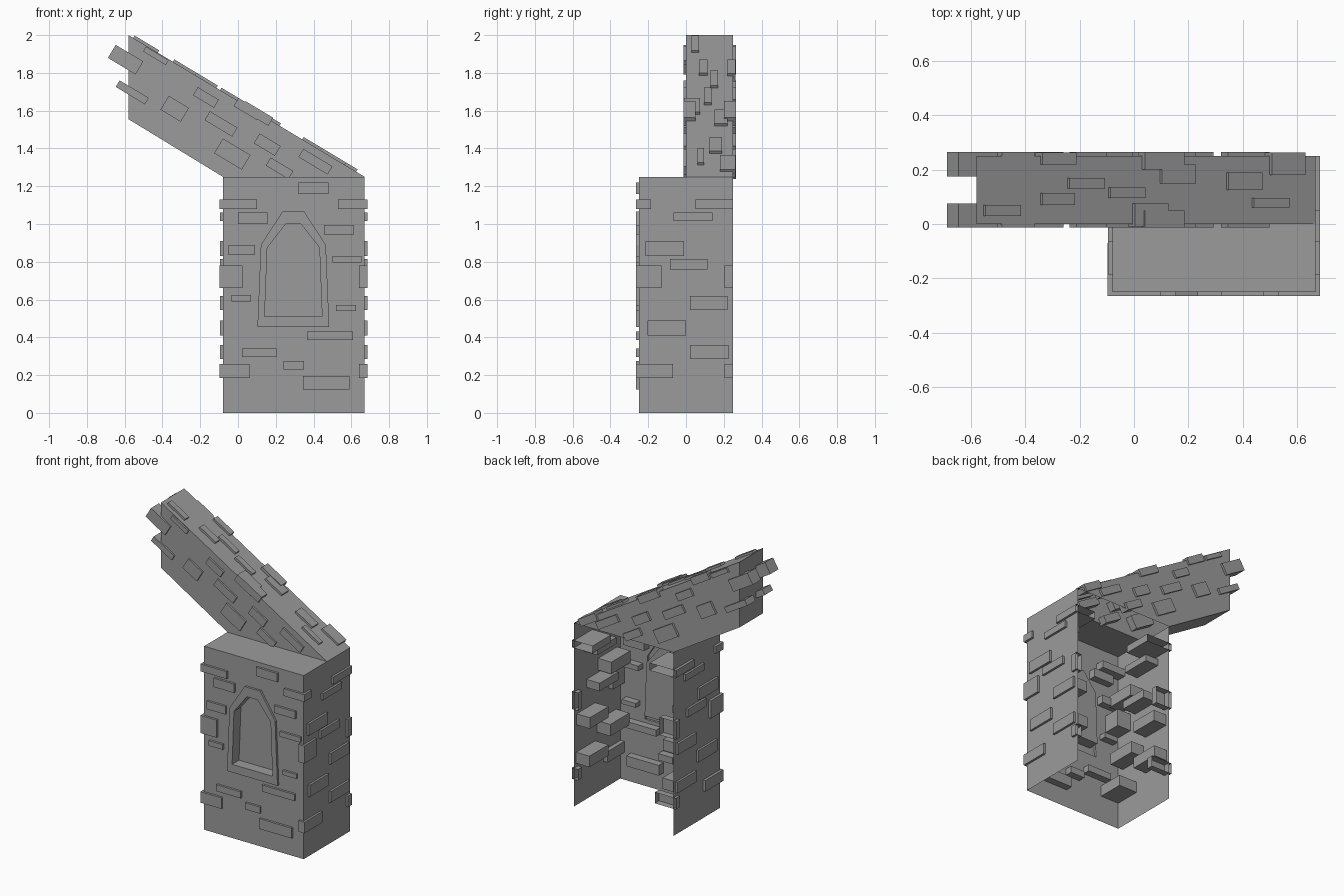
import bpy, bmesh, math
from mathutils import Vector, Matrix

if "Cube" in bpy.data.objects:
    bpy.data.objects.remove(bpy.data.objects["Cube"])

stone = bpy.data.materials.new("grey stone")
stone.use_nodes = True
GREY = (0.33, 0.33, 0.33, 1)
stone.diffuse_color = GREY
stone.node_tree.nodes["Principled BSDF"].inputs["Base Color"].default_value = GREY

X0, X1, Y0, Y1, TOP = -0.08, 0.67, -0.25, 0.25, 1.25
OUT = 0.015                      # how far bricks stand proud
SLOPE = math.atan(0.6)


def finish(name, bm):
    mesh = bpy.data.meshes.new(name)
    bm.to_mesh(mesh)
    bm.free()
    mesh.materials.append(stone)
    ob = bpy.data.objects.new(name, mesh)
    bpy.context.collection.objects.link(ob)
    return ob


def face(bm, pts, centre):
    """Add a face whose normal points away from the centre."""
    f = bm.faces.new([bm.verts.new(p) for p in pts])
    f.normal_update()
    if f.normal.dot(f.calc_center_median() - Vector(centre)) < 0:
        f.normal_flip()


def brick(bm, x, y, z, tilt=0, open_back=False):
    """Box from three (low, high) ranges, tilted about its own centre."""
    mid = Vector([(a + b) / 2 for a, b in (x, y, z)])
    size = [b - a for a, b in (x, y, z)]
    m = Matrix.Translation(mid) @ Matrix.Rotation(tilt, 4, 'Y') @ Matrix.Diagonal((*size, 1))
    verts = bmesh.ops.create_cube(bm, size=1, matrix=m)["verts"]
    if open_back:
        faces = {f for v in verts for f in v.link_faces}
        back = max(faces, key=lambda f: f.calc_center_median().y)
        bmesh.ops.delete(bm, geom=[back], context='FACES_ONLY')


# Window outlines, half width and height, mirrored about the window's axis
WX = 0.293


def outline(half, y):
    right = [(WX + w, y, z) for w, z in half]
    left = [(WX - w, y, z) for w, z in reversed(half)]
    return right + left


outer = [(0.19, 0.455), (0.172, 0.89), (0.058, 1.065)]
inner = [(0.152, 0.51), (0.138, 0.875), (0.04, 1.0)]

# Tower: side walls and ledge, open at the back and underneath
bm = bmesh.new()
mid = (0.3, 0, 0.6)
for x in (X0, X1):
    face(bm, [(x, Y0, 0), (x, Y1, 0), (x, Y1, TOP), (x, Y0, TOP)], mid)
face(bm, [(X0, Y0, TOP), (X1, Y0, TOP), (X1, 0, TOP), (X0, 0, TOP)], mid)
finish("tower_walls", bm)

# Front wall with the window opening
bm = bmesh.new()
edges = []
for loop in ([(X0, Y0, 0), (X1, Y0, 0), (X1, Y0, TOP), (X0, Y0, TOP)], outline(outer, Y0)):
    vs = [bm.verts.new(p) for p in loop]
    edges += [bm.edges.new((vs[i - 1], vs[i])) for i in range(len(vs))]
bmesh.ops.triangle_fill(bm, edges=edges, use_dissolve=False)
for f in bm.faces:
    f.normal_update()
    if f.normal.y > 0:
        f.normal_flip()
finish("front_wall", bm)

# Raised window frame with a recessed panel
bm = bmesh.new()
loops = [outline(outer, Y0), outline(outer, Y0 - OUT),
         outline(inner, Y0 - OUT), outline(inner, Y0 + 0.06)]
rings = [[bm.verts.new(p) for p in loop] for loop in loops]
for a, b in zip(rings, rings[1:]):
    for i in range(len(a)):
        bm.faces.new((a[i - 1], a[i], b[i], b[i - 1]))
bm.faces.new(rings[-1])
finish("window_niche", bm)

# Sloping parapet, open where it meets the tower
bm = bmesh.new()
side = [(X1, TOP), (-0.58, 2.0), (-0.58, 1.555), (X0, TOP)]
mid = (-0.1, 0.125, 1.5)
for y in (0, Y1):
    face(bm, [(x, y, z) for x, z in side], mid)
for (xa, za), (xb, zb) in zip(side, side[1:]):
    face(bm, [(xa, 0, za), (xb, 0, zb), (xb, Y1, zb), (xa, Y1, za)], mid)
finish("sloping_parapet", bm)

# Front wall bricks: x range, z range
bm = bmesh.new()
for a, b, c, d in [
        (.32, .48, 1.16, 1.22), (0, .155, 1, 1.06), (.455, .615, .945, .995),
        (-.05, .09, .835, .89), (.5, .655, .795, .83), (-.035, .07, .59, .625),
        (.52, .625, .54, .57), (.365, .61, .385, .43), (.02, .205, .295, .34),
        (.24, .35, .23, .275), (.345, .59, .125, .195)]:
    brick(bm, (a, b), (Y0 - OUT, Y0 + .05), (c, d))
finish("front_bricks", bm)

# Side wall bricks on both sides: y range, z range
bm = bmesh.new()
for a, b, c, d in [
        (-.065, .14, 1.015, 1.06), (-.215, -.01, .83, .91), (-.085, .115, .76, .815),
        (.02, .22, .545, .62), (-.205, 0, .41, .49), (.02, .225, .285, .36)]:
    brick(bm, (X1 - .1, X1 + OUT), (a, b), (c, d))
    brick(bm, (X0 - OUT, X0 + .1), (a, b), (c, d))
finish("side_bricks", bm)

# Corner bricks: z range, left and right reach in x, front and back reach in y
bm = bmesh.new()
for c, d, left, right, front, back in [
        (.185, .26, .06, .64, -.07, .205),
        (.66, .78, .025, .64, -.13, .205),
        (1.08, 1.13, .1, .53, -.185, .05)]:
    for x in ((X0 - OUT - .003, left), (right, X1 + OUT)):
        brick(bm, x, (Y0 - OUT, front), (c, d))
        brick(bm, x, (back, Y1), (c, d), open_back=True)
finish("corner_bricks", bm)

# Parapet face bricks on front and back: centre x, centre z, length, height, depth
bm = bmesh.new()
for x, z, w, h, depth in [
        (-.595, 1.87, .17, .08, .075), (-.56, 1.697, .18, .04, .075),
        (-.435, 1.89, .14, .03, .05), (-.335, 1.61, .125, .085, .05),
        (-.17, 1.67, .13, .05, .05), (-.09, 1.53, .17, .055, .05),
        (.155, 1.42, .13, .06, .05), (.41, 1.33, .18, .05, .05),
        (-.03, 1.37, .17, .09, .05), (.22, 1.295, .14, .05, .05),
        (.1, 1.585, .17, .05, .05)]:
    for y in ((-.012, depth), (Y1 - depth, Y1 + .015)):
        brick(bm, (x - w / 2, x + w / 2), y, (z - h / 2, z + h / 2), SLOPE)
finish("parapet_face_bricks", bm)

# Parapet top bricks: x range, y range, lying on the slope
bm = bmesh.new()
for a, b, c, d in [
        (-.56, -.43, .03, .07), (-.35, -.23, .07, .115), (-.25, -.12, .13, .17),
        (-.1, .03, .095, .135), (-.01, .115, -.01, .075), (.09, .215, .15, .22),
        (.335, .46, .125, .19), (.43, .56, .06, .095), (.495, .62, .18, .263),
        (-.35, -.225, .22, .263)]:
    x = (a + b) / 2
    z = TOP + (X1 - x) * 0.6 - .012
    half = (b - a) / 2 / math.cos(SLOPE)
    brick(bm, (x - half, x + half), (c, d), (z - .025, z + .025), SLOPE)
finish("parapet_top_bricks", bm)
